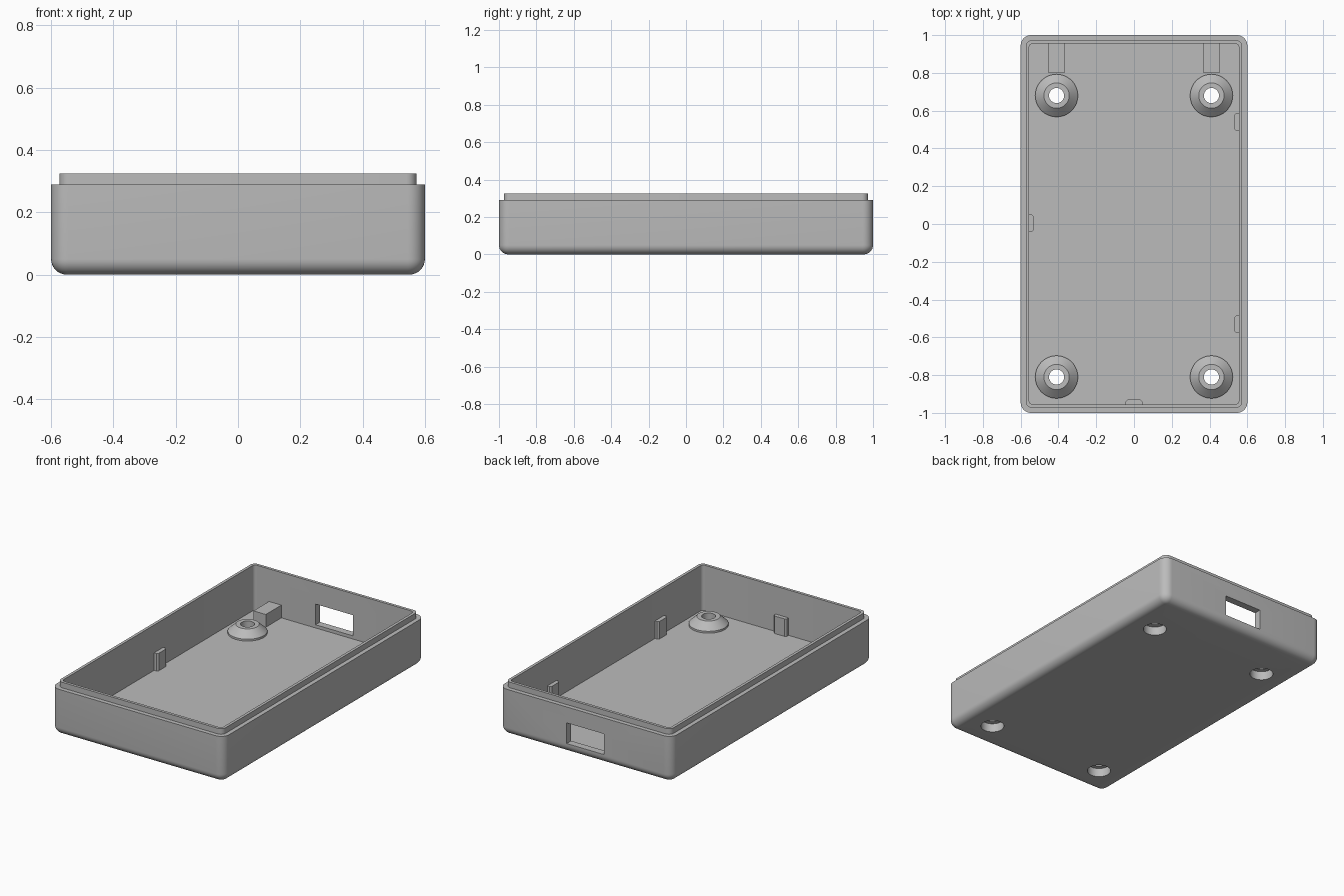
import bpy, bmesh, math
from mathutils import Vector

if "Cube" in bpy.data.objects:
    bpy.data.objects.remove(bpy.data.objects["Cube"], do_unlink=True)

grey = bpy.data.materials.new("plain grey")
grey.use_nodes = True
grey.diffuse_color = (0.5, 0.5, 0.5, 1)
grey.node_tree.nodes["Principled BSDF"].inputs["Base Color"].default_value = (0.5, 0.5, 0.5, 1)

FLOOR, RIM, TOP = 0.04, 0.29, 0.325
HALF_X, HALF_Y = 0.6, 1.0
IN_X, IN_Y = 0.555, 0.955
FILLET = 0.05
POSTS = [(sx * 0.41, y) for sx in (-1, 1) for y in (0.68, -0.81)]


def finish(bm, name, angle=35):
    bmesh.ops.recalc_face_normals(bm, faces=bm.faces)
    mesh = bpy.data.meshes.new(name)
    bm.to_mesh(mesh)
    bm.free()
    mesh.materials.append(grey)
    obj = bpy.data.objects.new(name, mesh)
    bpy.context.collection.objects.link(obj)
    smooth(obj, angle)
    return obj


def smooth(obj, angle=35):
    bpy.ops.object.select_all(action='DESELECT')
    obj.select_set(True)
    bpy.context.view_layer.objects.active = obj
    bpy.ops.object.shade_smooth_by_angle(angle=math.radians(angle))


def rounded_ring(bm, inset, radius, z, steps=8):
    """Rounded rectangle loop, inset from the outer walls."""
    verts = []
    for q, (sx, sy) in enumerate([(1, 1), (-1, 1), (-1, -1), (1, -1)]):
        cx = sx * (HALF_X - inset - radius)
        cy = sy * (HALF_Y - inset - radius)
        for i in range(steps + 1):
            a = (q + i / steps) * math.pi / 2
            verts.append(bm.verts.new((cx + radius * math.cos(a), cy + radius * math.sin(a), z)))
    return verts


def bridge(bm, a, b):
    n = len(a)
    for i in range(n):
        j = (i + 1) % n
        bm.faces.new((a[i], a[j], b[j], b[i]))


def lathe(bm, profile, x, y, sides=48, closed=True):
    """Turn a radius/height profile around a vertical axis."""
    rings = []
    for r, z in profile:
        rings.append([bm.verts.new((x + r * math.cos(t * math.tau / sides),
                                    y + r * math.sin(t * math.tau / sides), z)) for t in range(sides)])
    for a, b in zip(rings, rings[1:]):
        bridge(bm, a, b)
    if closed:
        bridge(bm, rings[-1], rings[0])
    else:
        bm.faces.new(rings[0])
        bm.faces.new(rings[-1])


def prism(bm, points, z0, z1):
    """Upright prism over a plan outline."""
    low = [bm.verts.new((x, y, z0)) for x, y in points]
    high = [bm.verts.new((x, y, z1)) for x, y in points]
    bridge(bm, low, high)
    bm.faces.new(low)
    bm.faces.new(high)


def rectangle(x0, x1, y0, y1):
    return [(x0, y0), (x1, y0), (x1, y1), (x0, y1)]


# Tray: filleted underside, outer wall, stepped lip, inner wall, floor
bm = bmesh.new()
rings = []
for i in range(9):
    a = i / 8 * math.pi / 2
    inset = FILLET * (1 - math.sin(a))
    rings.append(rounded_ring(bm, inset, 0.055 - inset, FILLET * (1 - math.cos(a))))
for inset, radius, z in [(0, 0.055, RIM), (0.027, 0.033, RIM), (0.027, 0.033, TOP),
                         (0.045, 0.02, TOP), (0.045, 0.02, FLOOR)]:
    rings.append(rounded_ring(bm, inset, radius, z))
for a, b in zip(rings, rings[1:]):
    bridge(bm, a, b)
bm.faces.new(rings[0])
bm.faces.new(rings[-1])
tray = finish(bm, "tray")

# Screw holes and the port opening in the back wall
bm = bmesh.new()
for x, y in POSTS:
    lathe(bm, [(0.068, -0.05), (0.068, 0.1)], x, y, closed=False)
prism(bm, rectangle(-0.13, 0.13, 0.9, 1.1), 0.06, 0.19)
cutter = finish(bm, "opening_cutter")
cutter.hide_render = True
cut = tray.modifiers.new("openings", 'BOOLEAN')
cut.operation = 'DIFFERENCE'
cut.solver = 'EXACT'
cut.object = cutter
bpy.context.view_layer.objects.active = tray
bpy.ops.object.modifier_apply(modifier=cut.name)
bpy.data.objects.remove(cutter, do_unlink=True)
smooth(tray)

# Conical screw posts, counterbored from below
bm = bmesh.new()
for x, y in POSTS:
    lathe(bm, [(0.068, FLOOR), (0.068, 0.055), (0.04, 0.055), (0.04, 0.095),
               (0.067, 0.095), (0.113, 0.052), (0.113, FLOOR)], x, y)
finish(bm, "screw_posts", 30)

# Support blocks against the back wall
bm = bmesh.new()
for sx in (-1, 1):
    prism(bm, rectangle(sx * 0.41 - 0.043, sx * 0.41 + 0.043, 0.8, IN_Y + 0.01), FLOOR - 0.01, 0.12)
finish(bm, "support_blocks")

# Small tabs with bevelled corners along the walls
bm = bmesh.new()
outline = [(-0.045, -0.01), (0.045, -0.01), (0.045, 0.015), (0.035, 0.025), (-0.035, 0.025), (-0.045, 0.015)]
for along, inward in [((-IN_X, 0.005), (1, 0)), ((IN_X, 0.54), (-1, 0)),
                      ((IN_X, -0.53), (-1, 0)), ((0, -IN_Y), (0, 1))]:
    n = Vector(inward)
    t = Vector((n.y, -n.x))
    points = [Vector(along) + t * u + n * v for u, v in outline]
    prism(bm, points, FLOOR - 0.01, 0.15)
finish(bm, "wall_tabs")
